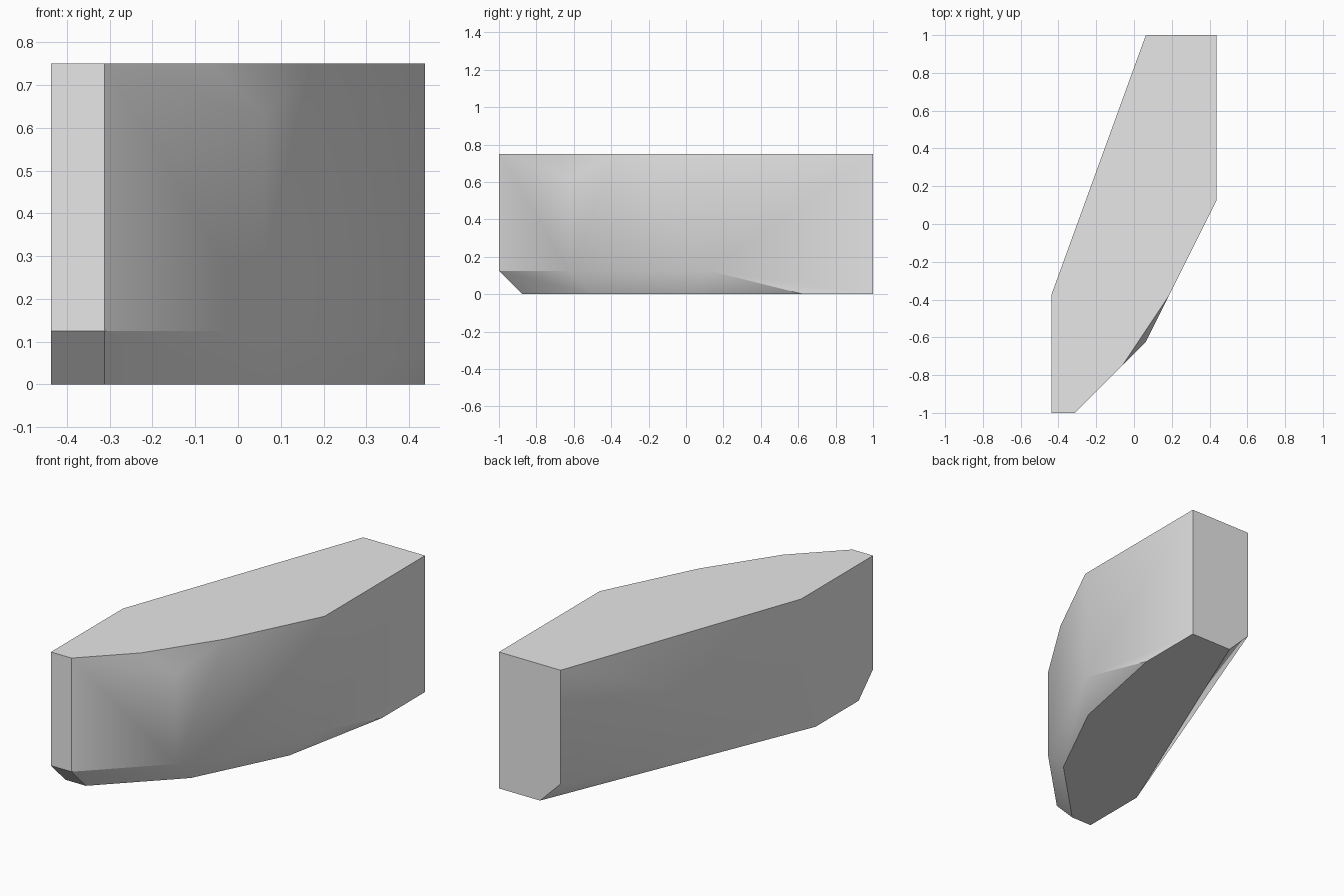
import bpy, bmesh, math

cube = bpy.data.objects.get("Cube")
if cube:
    bpy.data.objects.remove(cube, do_unlink=True)

HALF_W, TOP, BEVEL = 0.4375, 0.75, 0.125

# Plan outlines: straight upper walls, cut front corner, inset base
walls = [(HALF_W, 1), (HALF_W, 0.125), (-0.3125, -1),
         (-HALF_W, -1), (-HALF_W, -0.375), (0.0625, 1)]
corner = (0.0625, -0.625)
corner_cut = [(0.1875, -0.375), (-0.0625, -0.75)]
base = [(HALF_W, 1), (HALF_W, 0.625), (0.3125, 0), (0.0625, -0.5),
        (-0.3125, -0.875), (-HALF_W, -0.875), (-HALF_W, -0.5), (0.1875, 1)]

levels = [(walls + corner_cut, TOP), ([corner], TOP - BEVEL),
          (walls + [corner], BEVEL), (base, 0)]

# Convex block wrapped around the outlines
bm = bmesh.new()
for outline, z in levels:
    for x, y in outline:
        bm.verts.new((x, y, z))
bmesh.ops.convex_hull(bm, input=bm.verts)
bmesh.ops.dissolve_limit(bm, angle_limit=math.radians(0.5),
                         verts=bm.verts, edges=bm.edges)
bmesh.ops.recalc_face_normals(bm, faces=bm.faces)
mesh = bpy.data.meshes.new("curved_block")
bm.to_mesh(mesh)
bm.free()

block = bpy.data.objects.new("curved_block", mesh)
bpy.context.collection.objects.link(block)

# Plain light grey
grey = bpy.data.materials.new("light_grey")
grey.use_nodes = True
colour = (0.8, 0.8, 0.8, 1)
grey.diffuse_color = colour
grey.node_tree.nodes["Principled BSDF"].inputs["Base Color"].default_value = colour
mesh.materials.append(grey)

# Soft shading across the shallow bends only
bpy.ops.object.select_all(action='DESELECT')
block.select_set(True)
bpy.context.view_layer.objects.active = block
bpy.ops.object.shade_smooth_by_angle(angle=math.radians(30))
